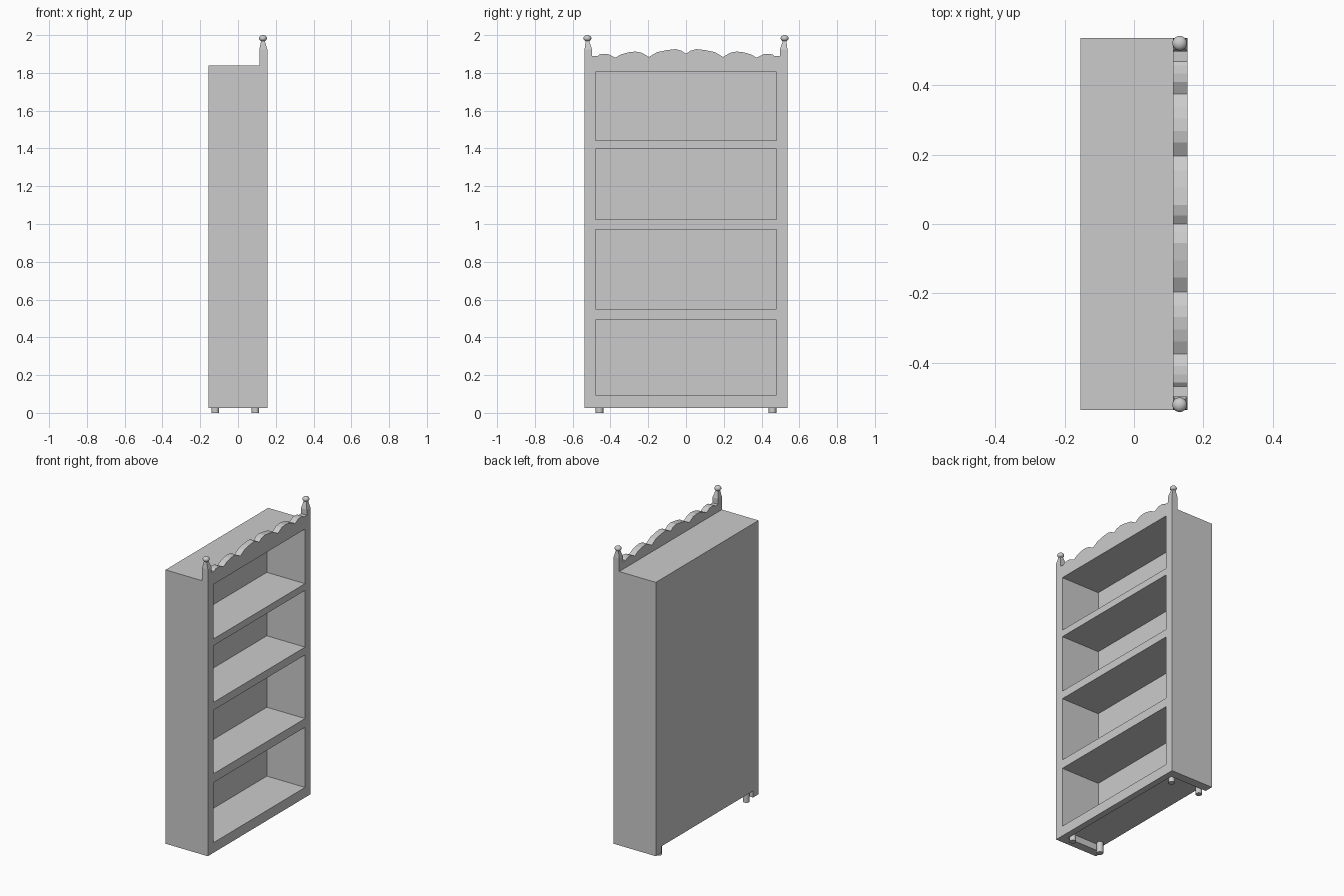
import bpy, bmesh
from math import pi

if "Cube" in bpy.data.objects:
    bpy.data.objects.remove(bpy.data.objects["Cube"])

X0, X1 = -0.155, 0.155      # back and open face
Y1, YI = 0.537, 0.48        # outer and inner half width
XB = -0.125                 # inner face of back panel
XC = 0.113                  # rear of the front trim
BOTTOM, TOP = 0.027, 1.84


def finish(name, bm):
    bmesh.ops.recalc_face_normals(bm, faces=bm.faces)
    me = bpy.data.meshes.new(name)
    bm.to_mesh(me)
    bm.free()
    ob = bpy.data.objects.new(name, me)
    bpy.context.collection.objects.link(ob)
    return ob


def box(name, x0, x1, y0, y1, z0, z1):
    bm = bmesh.new()
    bmesh.ops.create_cube(bm, size=1)
    for v in bm.verts:
        v.co.x = x0 if v.co.x < 0 else x1
        v.co.y = y0 if v.co.y < 0 else y1
        v.co.z = z0 if v.co.z < 0 else z1
    return finish(name, bm)


# Carcass: sides, back, top and base
for label, s in (("left", -1), ("right", 1)):
    a, b = sorted((s * YI, s * Y1))
    box("side_panel_" + label, X0, X1, a, b, BOTTOM, TOP)
box("back_panel", X0, XB, -YI, YI, 0.07, TOP)
box("top_board", XB, X1, -YI, YI, 1.804, TOP)
box("bottom_shelf", XB, XC, -YI, YI, 0.07, 0.094)
box("front_apron", XC, X1, -YI, YI, BOTTOM, 0.094)

# Shelves; the lowest is made of two halves
box("shelf_upper", XB, X1, -YI, YI, 1.443, 1.398)
box("shelf_middle", XB, X1, -YI, YI, 0.971, 1.023)
box("shelf_lower_left", XB, X1, -YI, 0, 0.492, 0.55)
box("shelf_lower_right", XB, X1, 0, YI, 0.492, 0.55)

# Scalloped crest: half outline mirrored, extruded through the trim depth
half = [(-0.498, 1.889), (-0.47, 1.888), (-0.458, 1.898), (-0.435, 1.901),
        (-0.41, 1.899), (-0.375, 1.881), (-0.34, 1.899), (-0.305, 1.909),
        (-0.268, 1.913), (-0.235, 1.907), (-0.196, 1.884), (-0.155, 1.909),
        (-0.105, 1.920), (-0.055, 1.926), (-0.024, 1.917)]
outline = ([(-0.498, TOP)] + half + [(0, 1.901)]
           + [(-y, z) for y, z in reversed(half)] + [(0.498, TOP)])
bm = bmesh.new()
face = bm.faces.new([bm.verts.new((XC, y, z)) for y, z in outline])
ext = bmesh.ops.extrude_face_region(bm, geom=[face])
moved = [g for g in ext["geom"] if isinstance(g, bmesh.types.BMVert)]
bmesh.ops.translate(bm, verts=moved, vec=(X1 - XC, 0, 0))
finish("scalloped_crest", bm)

# Corner posts with tapered tops and ball finials
for label, s in (("left", -1), ("right", 1)):
    a, b = sorted((s * 0.498, s * Y1))
    cx, cy = 0.132, s * 0.522
    bm = bmesh.new()
    rings = []
    for x0, x1, y0, y1, z in ((XC, X1, a, b, TOP), (XC, X1, a, b, 1.925),
                              (cx - .009, cx + .009, cy - .009, cy + .009, 1.972)):
        rings.append([bm.verts.new(p) for p in
                      ((x0, y0, z), (x1, y0, z), (x1, y1, z), (x0, y1, z))])
    for lo, hi in zip(rings, rings[1:]):
        for i in range(4):
            j = (i + 1) % 4
            bm.faces.new((lo[i], lo[j], hi[j], hi[i]))
    bm.faces.new(rings[0])
    bm.faces.new(rings[-1])
    finish("corner_post_" + label, bm)

    bpy.ops.mesh.primitive_uv_sphere_add(segments=24, ring_count=12, radius=1,
                                         location=(cx, cy, 1.983))
    ball = bpy.context.object
    ball.name = "finial_ball_" + label
    ball.scale = (0.021, 0.021, 0.017)
    bpy.ops.object.shade_smooth()

# Feet tucked under the base
for xl, x in (("rear", -0.12), ("front", 0.092)):
    for yl, s in (("left", -1), ("right", 1)):
        bpy.ops.mesh.primitive_cylinder_add(vertices=16, radius=0.02, depth=0.07,
                                            location=(x, s * 0.458, 0.035))
        bpy.context.object.name = f"foot_{xl}_{yl}"
        bpy.ops.object.shade_smooth_by_angle(angle=pi / 6)
